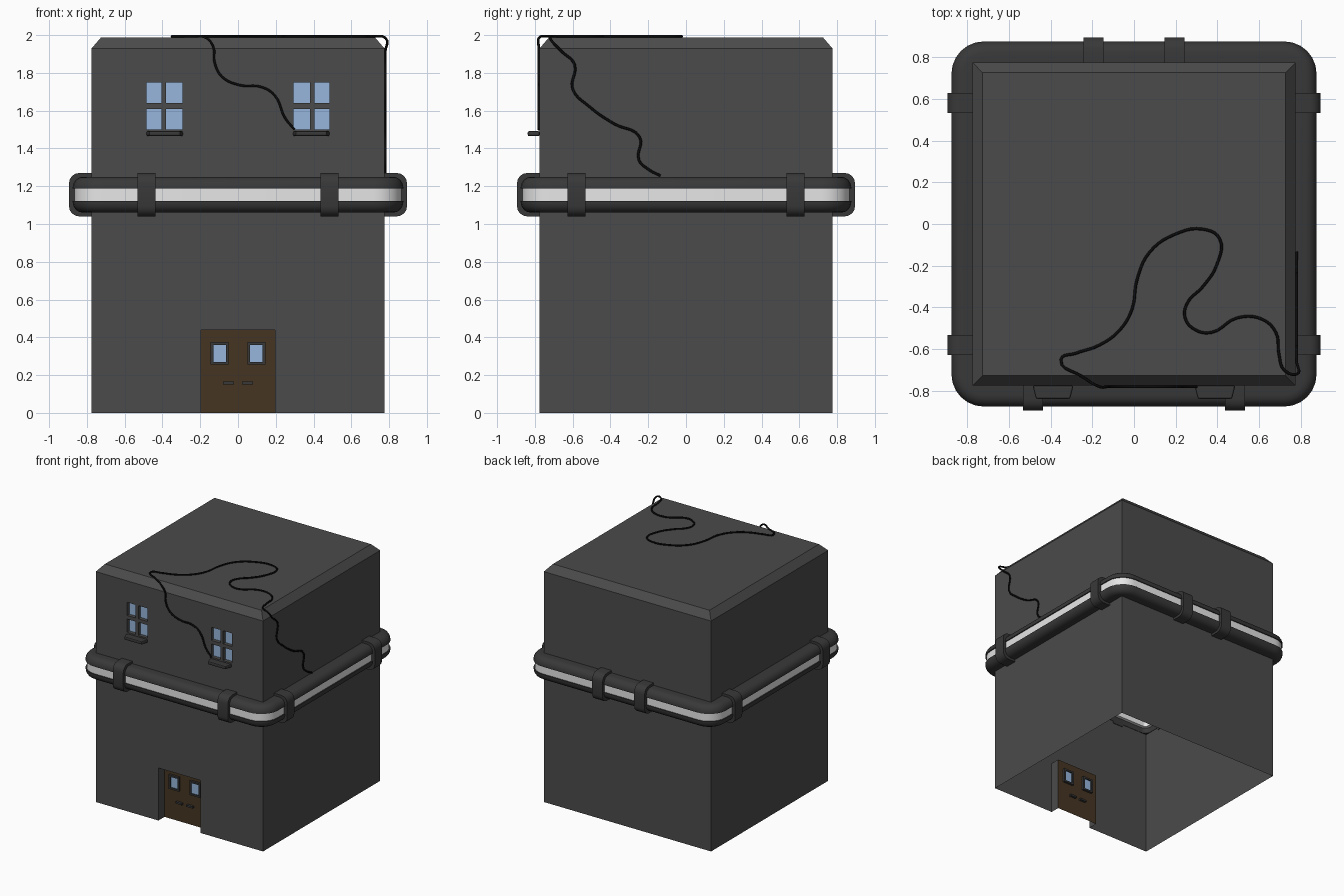
import bpy, bmesh, math
from mathutils import Matrix, Vector

if "Cube" in bpy.data.objects:
    bpy.data.objects.remove(bpy.data.objects["Cube"], do_unlink=True)


def material(name, r, g, b):
    m = bpy.data.materials.new(name)
    m.use_nodes = True
    m.diffuse_color = (r, g, b, 1)
    m.node_tree.nodes["Principled BSDF"].inputs["Base Color"].default_value = (r, g, b, 1)
    return m


WALL = material("wall_grey", .07, .07, .07)
METAL = material("dark_metal", .04, .04, .04)
GLOW = material("light_strip_white", .8, .8, .8)
GLASS = material("glass_blue", .31, .47, .72)
WOOD = material("door_brown", .06, .036, .016)
RUBBER = material("cable_black", .003, .003, .003)


def finish(name, bm, *mats, smooth=False, recalc=True):
    if recalc:
        bmesh.ops.recalc_face_normals(bm, faces=bm.faces)
    mesh = bpy.data.meshes.new(name)
    bm.to_mesh(mesh)
    bm.free()
    for m in mats:
        mesh.materials.append(m)
    ob = bpy.data.objects.new(name, mesh)
    bpy.context.collection.objects.link(ob)
    if smooth:
        bpy.ops.object.select_all(action='DESELECT')
        ob.select_set(True)
        bpy.context.view_layer.objects.active = ob
        bpy.ops.object.shade_smooth_by_angle(angle=math.radians(40))
    return ob


def face(bm, points, index=0):
    f = bm.faces.new([bm.verts.new(p) for p in points])
    f.material_index = index


def box(name, x0, x1, y0, y1, z0, z1, mat):
    bm = bmesh.new()
    bmesh.ops.create_cube(bm, size=1)
    for v in bm.verts:
        v.co = ((x0 + x1) / 2 + v.co.x * (x1 - x0),
                (y0 + y1) / 2 + v.co.y * (y1 - y0),
                (z0 + z1) / 2 + v.co.z * (z1 - z0))
    return finish(name, bm, mat)


def turn(k):
    return Matrix.Rotation(k * math.pi / 2, 3, 'Z')


# Building shell: open underneath, front wall cut for the door and window panes
H, EAVE, ROOF, TOP = .775, 1.93, 1.988, .725
bm = bmesh.new()
half = [.195, .295, .38, .405, .485, H]
xs = [-x for x in reversed(half)] + half
zs = [0, .44, 1.5, 1.61, 1.64, 1.75, EAVE]
for x0, x1 in zip(xs, xs[1:]):
    for z0, z1 in zip(zs, zs[1:]):
        mid = abs(x0 + x1) / 2
        door = z0 == 0 and mid < .1
        pane = (z0 in (1.5, 1.64)) and (.295 < mid < .38 or .405 < mid < .485)
        cell = [Vector((x, -H, z)) for x, z in ((x0, z0), (x1, z0), (x1, z1), (x0, z1))]
        if not (door or pane):
            face(bm, cell)
            continue
        back = [p + Vector((0, .08 if door else .03, 0)) for p in cell]
        face(bm, back, 2 if door else 1)
        for i in range(4):
            if not (door and i == 0):
                j = (i + 1) % 4
                face(bm, [cell[i], cell[j], back[j], back[i]])
for k in range(4):
    r = turn(k)
    if k:
        face(bm, [r @ Vector(p) for p in ((-H, -H, 0), (H, -H, 0), (H, -H, EAVE), (-H, -H, EAVE))])
    face(bm, [r @ Vector(p) for p in ((-H, -H, EAVE), (H, -H, EAVE), (TOP, -TOP, ROOF), (-TOP, -TOP, ROOF))])
face(bm, [(-TOP, -TOP, ROOF), (TOP, -TOP, ROOF), (TOP, TOP, ROOF), (-TOP, TOP, ROOF)])
bmesh.ops.remove_doubles(bm, verts=bm.verts, dist=.0001)
finish("building_shell", bm, WALL, GLASS, WOOD, recalc=False)

# Door windows, frames and handles, on both faces of the door
DOOR = -H + .08
for s, side in ((-1, "right"), (1, "left")):
    c = s * .097
    box("door_glass_" + side, c - .035, c + .035, DOOR - .008, DOOR + .008, .27, .36, GLASS)
    for e in (-1, 1):
        m = c + e * .041
        box("door_frame_upright_" + side, m - .007, m + .007, DOOR - .018, DOOR + .018, .256, .374, METAL)
        m = .315 + e * .052
        box("door_frame_rail_" + side, c - .048, c + .048, DOOR - .018, DOOR + .018, m - .007, m + .007, METAL)
    box("door_handle_" + side, s * .05 - .029, s * .05 + .029, DOOR - .02, DOOR + .02, .15, .165, METAL)

    # Tapered sill below each upper window
    sill = box("window_sill_" + side, s * .388 - .098, s * .388 + .098, -.838, -H, 1.465, 1.492, METAL)
    for v in sill.data.vertices:
        if v.co.y < -.8:
            v.co.x += .016 * (1 if v.co.x < s * .388 else -1)
    bev = sill.modifiers.new("soft_edges", 'BEVEL')
    bev.width, bev.segments = .008, 2


# Ring around the building: a profile of (distance, height) swept round a soft square
MID, CORNER = 1.155, .72


def ring(name, profile, mat, steps=6):
    bm = bmesh.new()
    loops = []
    for k in range(4):
        for i in range(steps + 1):
            a = math.pi / 2 * i / steps
            loops.append([bm.verts.new(turn(k) @ Vector((CORNER + (d - CORNER) * math.cos(a),
                                                         CORNER + (d - CORNER) * math.sin(a), z)))
                          for d, z in profile])
    n = len(profile)
    for a, b in zip(loops, loops[1:] + loops[:1]):
        for i in range(n):
            j = (i + 1) % n
            bm.faces.new([a[i], b[i], b[j], a[j]])
    finish(name, bm, mat, smooth=True)


def rounded(d0, d1, h0, h1, rad):
    arc = [(d1 - rad + rad * math.cos(t * math.pi / 8), h1 - rad + rad * math.sin(t * math.pi / 8))
           for t in range(5)]
    return [(d0, h0), (d1, h0)] + arc + [(d0, h1)]


for s, side in ((1, "upper"), (-1, "lower")):
    ring(side + "_rail", [(d, MID + s * h) for d, h in rounded(.772, .875, .032, .095, .055)], METAL)
ring("light_strip", [(.745, MID - .05), (.79, MID - .05), (.79, MID - .033), (.866, MID - .033),
                     (.866, MID + .033), (.79, MID + .033), (.79, MID + .05), (.745, MID + .05)], GLOW)

# Clamps holding the ring on each wall
outer = rounded(.77, .895, 0, .115, .055)[2:]
section = [(d, MID - h) for d, h in reversed(outer)] + [(d, MID + h) for d, h in outer]
for k, offset in enumerate((.485, .58, .195, .58)):
    for s in (-1, 1):
        bm = bmesh.new()
        ends = [[bm.verts.new(turn(k) @ Vector((s * offset + w, -d, z))) for d, z in section]
                for w in (-.048, .048)]
        for end in ends:
            bm.faces.new(end)
        for i in range(len(section)):
            j = (i + 1) % len(section)
            bm.faces.new([ends[0][i], ends[0][j], ends[1][j], ends[1][i]])
        finish(("front", "left", "back", "right")[k] + "_clamp", bm, METAL, smooth=True)

# Loose cable: up the front wall, across the roof and down the side wall
SKIN = H + .005
front = [(.3, 1.5), (.25, 1.56), (.195, 1.68), (.125, 1.725), (.01, 1.735), (-.085, 1.78),
         (-.125, 1.86), (-.13, 1.935), (-.165, 1.983)]
roof = [(-.25, -.73), (-.35, -.65), (-.28, -.62), (-.165, -.58), (-.07, -.51), (-.01, -.41),
        (.015, -.265), (.075, -.135), (.195, -.05), (.33, -.025), (.41, -.07), (.395, -.2),
        (.33, -.3), (.255, -.38), (.245, -.45), (.29, -.505), (.37, -.52), (.495, -.45),
        (.61, -.455), (.68, -.52), (.695, -.625), (.72, -.7)]
side = [(-.72, 1.985), (-.66, 1.915), (-.59, 1.845), (-.6, 1.715), (-.51, 1.62), (-.38, 1.53),
        (-.245, 1.46), (-.25, 1.34), (-.2, 1.29), (-.135, 1.255)]
path = ([(x, -SKIN, z) for x, z in front] + [(x, y, ROOF + .005) for x, y in roof]
        + [(SKIN, y, z) for y, z in side])
curve = bpy.data.curves.new("cable", 'CURVE')
curve.dimensions = '3D'
curve.bevel_depth, curve.bevel_resolution, curve.resolution_u = .007, 1, 5
curve.use_fill_caps = True
spline = curve.splines.new('BEZIER')
spline.bezier_points.add(len(path) - 1)
for bp, p in zip(spline.bezier_points, path):
    bp.co = p
    bp.handle_left_type = bp.handle_right_type = 'AUTO'
curve.materials.append(RUBBER)
bpy.context.collection.objects.link(bpy.data.objects.new("cable", curve))
